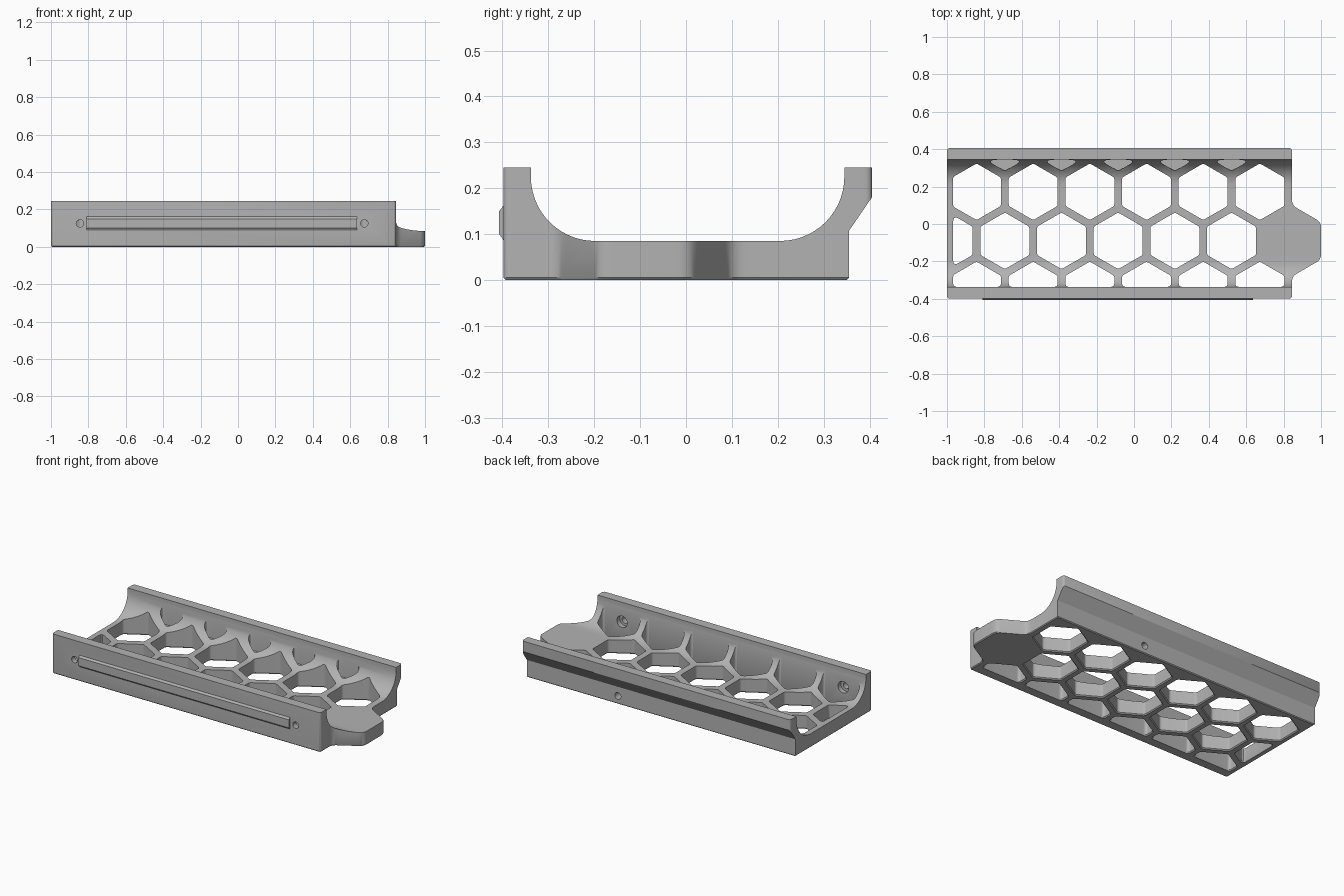
import bpy, bmesh, math
from mathutils import Vector

old = bpy.data.objects.get("Cube")
if old:
    bpy.data.objects.remove(old, do_unlink=True)

grey = bpy.data.materials.new("light_grey")
grey.use_nodes = True
grey.diffuse_color = (0.45, 0.45, 0.45, 1)
grey.node_tree.nodes["Principled BSDF"].inputs["Base Color"].default_value = grey.diffuse_color


def loft(bm, loops):
    """Skin a stack of matching loops and cap both ends."""
    rings = [[bm.verts.new(p) for p in loop] for loop in loops]
    n = len(rings[0])
    for a, b in zip(rings, rings[1:]):
        for i in range(n):
            bm.faces.new((a[i], a[(i + 1) % n], b[(i + 1) % n], b[i]))
    bm.faces.new(rings[0])
    bm.faces.new(rings[-1])


def finish(name, bm):
    bmesh.ops.recalc_face_normals(bm, faces=bm.faces)
    mesh = bpy.data.meshes.new(name)
    bm.to_mesh(mesh)
    bm.free()
    mesh.materials.append(grey)
    ob = bpy.data.objects.new(name, mesh)
    bpy.context.collection.objects.link(ob)
    return ob


def rounded(points, radius, steps=5):
    """Round every corner of a 2D outline."""
    pts = [Vector(p) for p in points]
    out = []
    for i, p in enumerate(pts):
        u, v = pts[i - 1] - p, pts[(i + 1) % len(pts)] - p
        d = radius / math.tan(max(u.angle(v) / 2, 0.1))
        a = p + u.normalized() * min(d, u.length * 0.45)
        b = p + v.normalized() * min(d, v.length * 0.45)
        for k in range(steps + 1):
            t = k / steps
            out.append(a * (1 - t) ** 2 + p * 2 * t * (1 - t) + b * t * t)
    return out


def clip(pts, axis, limit, sign):
    """Keep the part of an outline where sign * coordinate >= sign * limit."""
    out = []
    for i, q in enumerate(pts):
        p = pts[i - 1]
        dp, dq = sign * (p[axis] - limit), sign * (q[axis] - limit)
        if dp * dq < 0:
            out.append(p.lerp(q, dp / (dp - dq)))
        if dq >= 0:
            out.append(q)
    return out


def boolean(ob, cutter, operation):
    mod = ob.modifiers.new("cut", "BOOLEAN")
    mod.operation, mod.solver, mod.object = operation, "EXACT", cutter
    graph = bpy.context.evaluated_depsgraph_get()
    mesh = bpy.data.meshes.new_from_object(ob.evaluated_get(graph))
    ob.modifiers.clear()
    ob.data = mesh
    bpy.data.objects.remove(cutter, do_unlink=True)


# Cradle cross-section: two walls with coved inner corners and a stepped back
def cove(cy, side):
    arc = [math.radians(90 * k / 14) for k in range(15)]
    return [(cy + side * 0.14 * math.sin(a), 0.225 - 0.14 * math.cos(a)) for a in arc]


FRONT, BACK, END = -0.398, 0.405, 0.845
section = [(FRONT + 0.005, 0), (FRONT, 0.005), (FRONT, 0.245), (-0.338, 0.245)]
section += cove(-0.198, -1)[::-1] + cove(0.205, 1)
section += [(0.345, 0.245), (BACK, 0.245), (BACK, 0.18), (0.355, 0.107), (0.355, 0.005), (0.35, 0)]
bm = bmesh.new()
loft(bm, [[(x, y, z) for y, z in section] for x in (-1.1, 1.1)])
cradle = finish("cradle", bm)

# Plan outline with the end tab trims the cross-section
MID = -0.09
edge_f, edge_b = FRONT - 0.001, BACK + 0.001
tab = [(END, MID - 0.19), (1, MID - 0.1), (1, MID + 0.1), (END, MID + 0.19)]
plan = (rounded([(-1, edge_b), (-1, edge_f), (END, edge_f)], 0.018)[6:12]
        + rounded([(END, edge_f)] + tab + [(END, edge_b)], 0.05)[6:30])
corners = rounded([(-1, edge_b), (-1, edge_f), (END, edge_f), (END, edge_b)], 0.018)
plan = corners[:18] + plan[6:] + corners[18:]
bm = bmesh.new()
loft(bm, [[(x * s, y, z) for x, y in plan] for z, s in ((-0.005, 0.99), (0.005, 1), (0.3, 1))])
boolean(cradle, finish("plan_trim", bm), "INTERSECT")

# Honeycomb openings, plus blind pockets in the back wall
PITCH, APOTHEM = 0.303, 0.131
bm = bmesh.new()
for row in (-1, 0, 1, 2):
    y = MID + row * PITCH * 0.866
    shift = 0 if row % 2 else 0.5
    for col in range(-1, 6):
        x = -0.842 + (col + shift) * PITCH
        if x > 0.75 or x < -1.05:
            continue
        r = APOTHEM / math.cos(math.pi / 6)
        cell = [Vector((x + r * math.sin(k * math.pi / 3), y + r * math.cos(k * math.pi / 3)))
                for k in range(6)]
        for axis, limit, sign in ((0, -0.967, 1), (1, -0.336, 1), (1, 0.344, -1)):
            cell = clip(cell, axis, limit, sign)
        if len(cell) < 3 or (row == 2 and x < -0.95):
            continue
        outline = rounded(cell, 0.02)
        c = sum(outline, Vector((0, 0))) / len(outline)
        levels = ((0.085, 1), (0.4, 1)) if row == 2 else ((-0.005, 1.08), (0.006, 1), (0.4, 1))
        if row == 2:
            levels = ((0.088, 1), (0.4, 1))
        loft(bm, [[(*(c + (p - c) * s), z) for p in outline] for z, s in levels])
boolean(cradle, finish("honeycomb_cutter", bm), "DIFFERENCE")


# Screw holes: counterbored pair through the front wall, one blind hole in the back
def bore(bm, x, z, steps):
    ring = [k * math.tau / 24 for k in range(24)]
    loft(bm, [[(x + r * math.cos(a), y, z + r * math.sin(a)) for a in ring] for y, r in steps])


bm = bmesh.new()
for x in (-0.845, 0.675):
    bore(bm, x, 0.125, ((-0.45, 0.02), (-0.365, 0.02), (-0.3649, 0.036), (-0.27, 0.036)))
bore(bm, 0.22, 0.05, ((0.26, 0.021), (0.4, 0.021)))
boolean(cradle, finish("screw_cutter", bm), "DIFFERENCE")

# Raised strip with sloped long edges on the front wall
bm = bmesh.new()
strip = [(-0.39, 0.076), (-0.407, 0.1), (-0.407, 0.15), (-0.39, 0.172)]
loft(bm, [[(x, y, z) for y, z in strip] for x in (-0.81, 0.635)])
finish("front_strip", bm)

# Smooth the coves and rounded corners, keep hard edges crisp
bpy.ops.object.select_all(action="DESELECT")
cradle.select_set(True)
bpy.context.view_layer.objects.active = cradle
bpy.ops.object.shade_smooth_by_angle(angle=math.radians(30))
